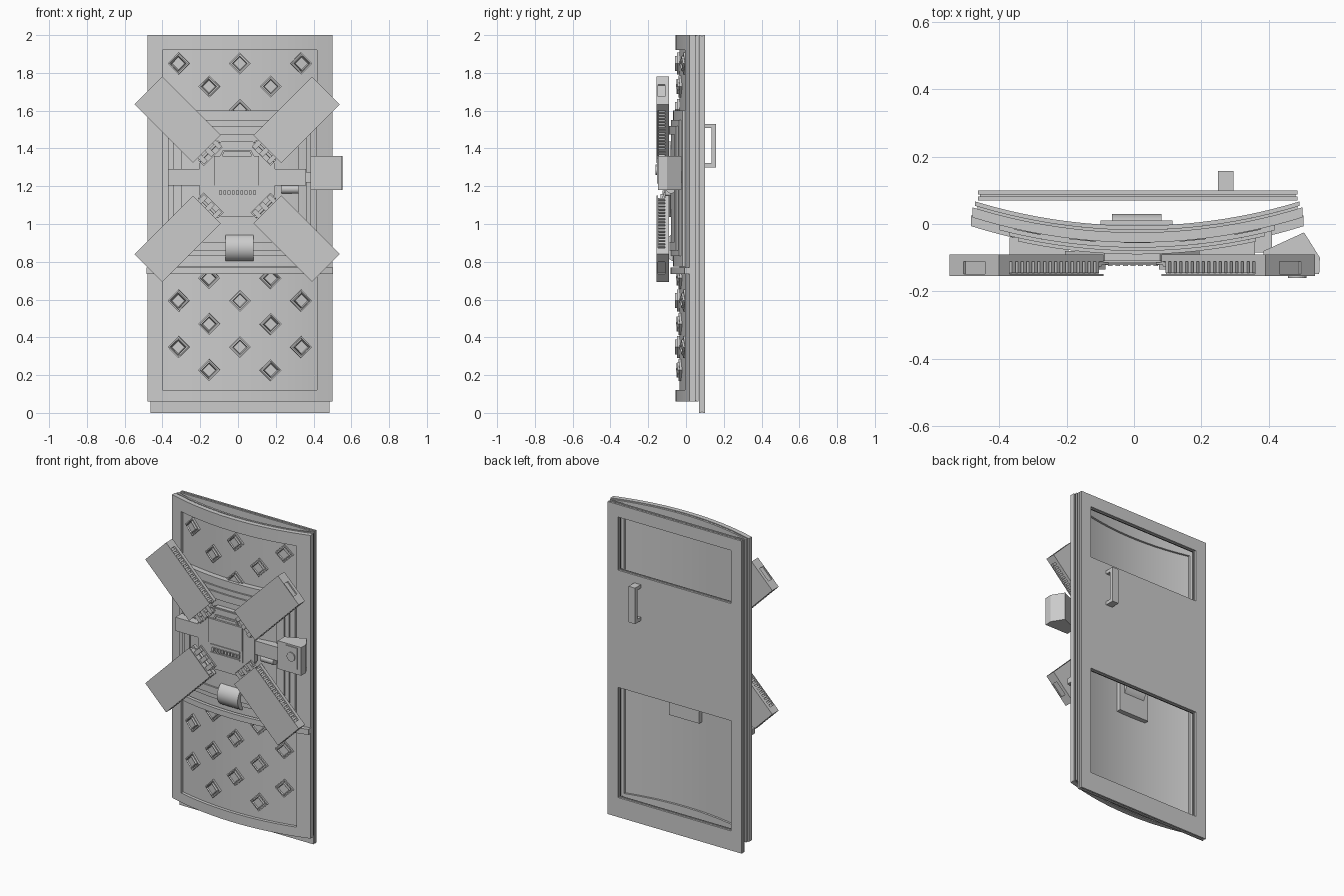
import bpy, bmesh, math
from mathutils import Matrix, Vector

if "Cube" in bpy.data.objects:
    bpy.data.objects.remove(bpy.data.objects["Cube"])

R, CX = 1.65, 0.01                 # curvature radius and centre line of the bowed front
HUB = Vector((-0.005, 0, 1.237))   # centre of the four-arm lock


def sag(x):
    return R - math.sqrt(R * R - (x - CX) ** 2)


def finish(name, bm, smooth=False):
    bmesh.ops.recalc_face_normals(bm, faces=bm.faces)
    me = bpy.data.meshes.new(name)
    bm.to_mesh(me)
    bm.free()
    ob = bpy.data.objects.new(name, me)
    bpy.context.collection.objects.link(ob)
    if smooth:
        bpy.context.view_layer.objects.active = ob
        ob.select_set(True)
        bpy.ops.object.shade_smooth_by_angle(angle=math.radians(35))
        ob.select_set(False)
    return ob


def box(bm, x0, x1, y0, y1, z0, z1, m=Matrix()):
    t = Matrix.Translation(((x0 + x1) / 2, (y0 + y1) / 2, (z0 + z1) / 2))
    s = Matrix.Diagonal((x1 - x0, y1 - y0, z1 - z0, 1))
    return bmesh.ops.create_cube(bm, size=1, matrix=m @ t @ s)["verts"]


def cyl(bm, c, r, depth, axis, n=24, m=Matrix()):
    rot = {"X": Matrix.Rotation(math.pi / 2, 4, "Y"),
           "Y": Matrix.Rotation(math.pi / 2, 4, "X"), "Z": Matrix()}[axis]
    bmesh.ops.create_cone(bm, cap_ends=True, segments=n, radius1=r, radius2=r,
                          depth=depth, matrix=m @ Matrix.Translation(c) @ rot)


def prism(bm, pts, d):
    f = bm.faces.new([bm.verts.new(p) for p in pts])
    g = bmesh.ops.extrude_face_region(bm, geom=[f])["geom"]
    bmesh.ops.translate(bm, vec=d, verts=[v for v in g if isinstance(v, bmesh.types.BMVert)])


def band(bm, x0, x1, y0, y1, z0, z1):
    # bowed slab: y0 / y1 are front / back depths on the centre line
    n = max(2, round((x1 - x0) / 0.035))
    xs = [x0 + (x1 - x0) * i / n for i in range(n + 1)]
    pts = [(x, y0 + sag(x), z0) for x in xs] + [(x, y1 + sag(x), z0) for x in reversed(xs)]
    prism(bm, pts, (0, 0, z1 - z0))


def ring(bm, fn, X0, X1, Z0, Z1, x0, x1, holes, y0, y1):
    # rectangular frame with openings stacked along z
    fn(bm, X0, x0, y0, y1, Z0, Z1)
    fn(bm, x1, X1, y0, y1, Z0, Z1)
    z = Z0
    for a, b in holes:
        fn(bm, x0, x1, y0, y1, z, a)
        z = b
    fn(bm, x0, x1, y0, y1, z, Z1)


# bowed front frame, backing layers and recessed panel
bm = bmesh.new()
ring(bm, band, -0.48, 0.50, 0.06, 2.0, -0.40, 0.417, [(0.12, 1.92)], -0.055, -0.025)
finish("front_frame", bm, True)
bm = bmesh.new()
ring(bm, band, -0.465, 0.485, 0.065, 1.995, -0.40, 0.417, [(0.12, 1.92)], -0.025, -0.018)
ring(bm, band, -0.472, 0.492, 0.06, 2.0, -0.39, 0.407, [(0.13, 1.91)], -0.018, -0.005)
finish("frame_backing", bm, True)
bm = bmesh.new()
band(bm, -0.41, 0.425, -0.035, -0.022, 0.10, 1.94)
finish("recessed_panel", bm, True)

# flat rear plate with two windows
bm = bmesh.new()
wins = [(0.125, 0.83), (1.58, 1.92)]
ring(bm, box, -0.464, 0.485, 0, 2, -0.388, 0.412, wins, 0.088, 0.10)
ring(bm, box, -0.458, 0.479, 0.005, 1.995, -0.382, 0.406, [(0.13, 0.825), (1.585, 1.915)], 0.081, 0.088)
ring(bm, box, -0.464, 0.485, 0, 2, -0.388, 0.412, wins, 0.07, 0.081)
finish("rear_plate", bm)

# rear pull handle
bm = bmesh.new()
box(bm, 0.25, 0.296, 0.135, 0.158, 1.30, 1.53)
box(bm, 0.25, 0.296, 0.10, 0.135, 1.30, 1.322)
box(bm, 0.25, 0.296, 0.10, 0.135, 1.508, 1.53)
finish("rear_handle", bm)

# diamond studs
bm = bmesh.new()
wide, narrow = (-0.313, 0.01, 0.333), (-0.152, 0.172)
rows = [(1.85, wide), (1.728, narrow), (1.605, (0.01,)), (0.713, narrow), (0.594, wide),
        (0.47, narrow), (0.348, wide), (0.226, narrow)]
for z, cols in rows:
    for x in cols:
        m = (Matrix.Translation((x, -0.035 + sag(x), z))
             @ Matrix.Rotation(math.asin((x - CX) / R), 4, "Z")
             @ Matrix.Rotation(math.pi / 4, 4, "Y"))
        for k in range(4):
            q = m @ Matrix.Rotation(k * math.pi / 2, 4, "Y")
            box(bm, -0.041, 0.034, -0.012, 0.004, 0.034, 0.041, q)
        vs = box(bm, -0.028, 0.028, -0.022, 0.004, -0.028, 0.028, m)
        bm.faces.ensure_lookup_table()
        front = min({f for v in vs for f in v.link_faces},
                    key=lambda f: (m.inverted() @ f.calc_center_median()).y)
        bmesh.ops.inset_region(bm, faces=[front], thickness=0.006, depth=-0.007)
finish("diamond_studs", bm)

# stepped central housing and cross strip
bm = bmesh.new()
band(bm, -0.40, 0.417, -0.07, -0.03, 0.775, 1.60)
band(bm, -0.37, 0.387, -0.08, -0.07, 0.83, 1.55)
ring(bm, band, -0.345, 0.362, 0.86, 1.52, -0.30, 0.317, [(0.905, 1.475)], -0.09, -0.08)
finish("central_housing", bm, True)
bm = bmesh.new()
band(bm, -0.484, 0.503, -0.082, -0.05, 0.735, 0.77)
finish("cross_strip", bm, True)

# drum and its rear box
bm = bmesh.new()
cyl(bm, (0.008, -0.045, 0.875), 0.075, 0.146, "X", 32)
finish("drum", bm, True)
bm = bmesh.new()
box(bm, -0.10, 0.115, -0.03, 0.01, 0.70, 0.95)
finish("drum_rear_box", bm)

# octagonal hub with screen, key strip and grab bar
bm = bmesh.new()
cyl(bm, HUB + Vector((0, -0.095, 0)), 0.20 / math.cos(math.pi / 8), 0.03, "Y", 8,
    Matrix.Translation(HUB) @ Matrix.Rotation(math.pi / 8, 4, "Y") @ Matrix.Translation(-HUB))
finish("hub_base", bm)
bm = bmesh.new()
box(bm, -0.127, 0.112, -0.122, -0.10, 1.205, 1.36)
box(bm, -0.127, 0.112, -0.116, -0.10, 1.13, 1.205)
box(bm, -0.11, 0.095, -0.121, -0.11, 1.183, 1.198)
for i in range(9):
    x = -0.10 + i * 0.0225
    box(bm, x, x + 0.014, -0.124, -0.11, 1.155, 1.178)
box(bm, -0.11, 0.095, -0.121, -0.11, 1.138, 1.146)
finish("hub_screen", bm)
bm = bmesh.new()
prism(bm, [(-0.095, -0.118, 1.36), (-0.08, -0.118, 1.39), (0.07, -0.118, 1.39), (0.085, -0.118, 1.36),
           (0.073, -0.118, 1.36), (0.063, -0.118, 1.38), (-0.073, -0.118, 1.38), (-0.083, -0.118, 1.36)],
      (0, 0.02, 0))
box(bm, -0.095, 0.085, -0.115, -0.09, 1.405, 1.43)
finish("hub_grab_bar", bm)

# side bars and bolt
bm = bmesh.new()
box(bm, -0.37, -0.195, -0.105, -0.04, 1.205, 1.292)
box(bm, 0.19, 0.36, -0.105, -0.04, 1.205, 1.292)
box(bm, 0.35, 0.41, -0.085, -0.02, 1.22, 1.275)
finish("side_bars", bm)
bm = bmesh.new()
cyl(bm, (0.275, -0.08, 1.185), 0.024, 0.09, "X", 20)
finish("bolt", bm, True)

# lock box at the right edge
bm = bmesh.new()
prism(bm, [(0.385, -0.08, 1.18), (0.505, -0.025, 1.18), (0.552, -0.10, 1.18),
           (0.55, -0.148, 1.18), (0.385, -0.148, 1.18)], (0, 0, 0.18))
box(bm, 0.445, 0.525, -0.154, -0.14, 1.215, 1.35)
cyl(bm, (0.485, -0.155, 1.287), 0.028, 0.012, "Y")
finish("lock_box", bm)

# four diagonal arms with toothed sides, hinged on the hub
for k, place in enumerate(("upper_right", "lower_right", "lower_left", "upper_left")):
    m = Matrix.Translation(HUB) @ Matrix.Rotation(math.radians(-45 + 90 * k), 4, "Y")
    bm = bmesh.new()
    box(bm, 0.226, 0.664, -0.155, -0.149, -0.104, 0.104, m)      # front cover
    box(bm, 0.226, 0.664, -0.112, -0.09, -0.104, 0.104, m)       # back tray
    box(bm, 0.232, 0.63, -0.149, -0.112, -0.09, 0.09, m)         # core
    box(bm, 0.62, 0.656, -0.149, -0.112, -0.104, 0.104, m)       # end block
    for s in (-1, 1):
        a, b = sorted((s * 0.045, s * 0.104))
        box(bm, 0.65, 0.664, -0.149, -0.112, a, b, m)
        a, b = sorted((s * 0.088, s * 0.101))
        for i in range(16):
            u = 0.24 + i * 0.0235
            box(bm, u, u + 0.013, -0.146, -0.112, a, b, m)
    finish(place + "_arm", bm)
    bm = bmesh.new()
    box(bm, 0.175, 0.205, -0.12, -0.09, -0.075, 0.075, m)
    for v in (-0.055, 0.0, 0.055):
        box(bm, 0.18, 0.24, -0.135, -0.10, v - 0.013, v + 0.013, m)
    cyl(bm, (0.21, -0.12, 0), 0.008, 0.15, "Z", 12, m)
    finish(place + "_hinge", bm)
